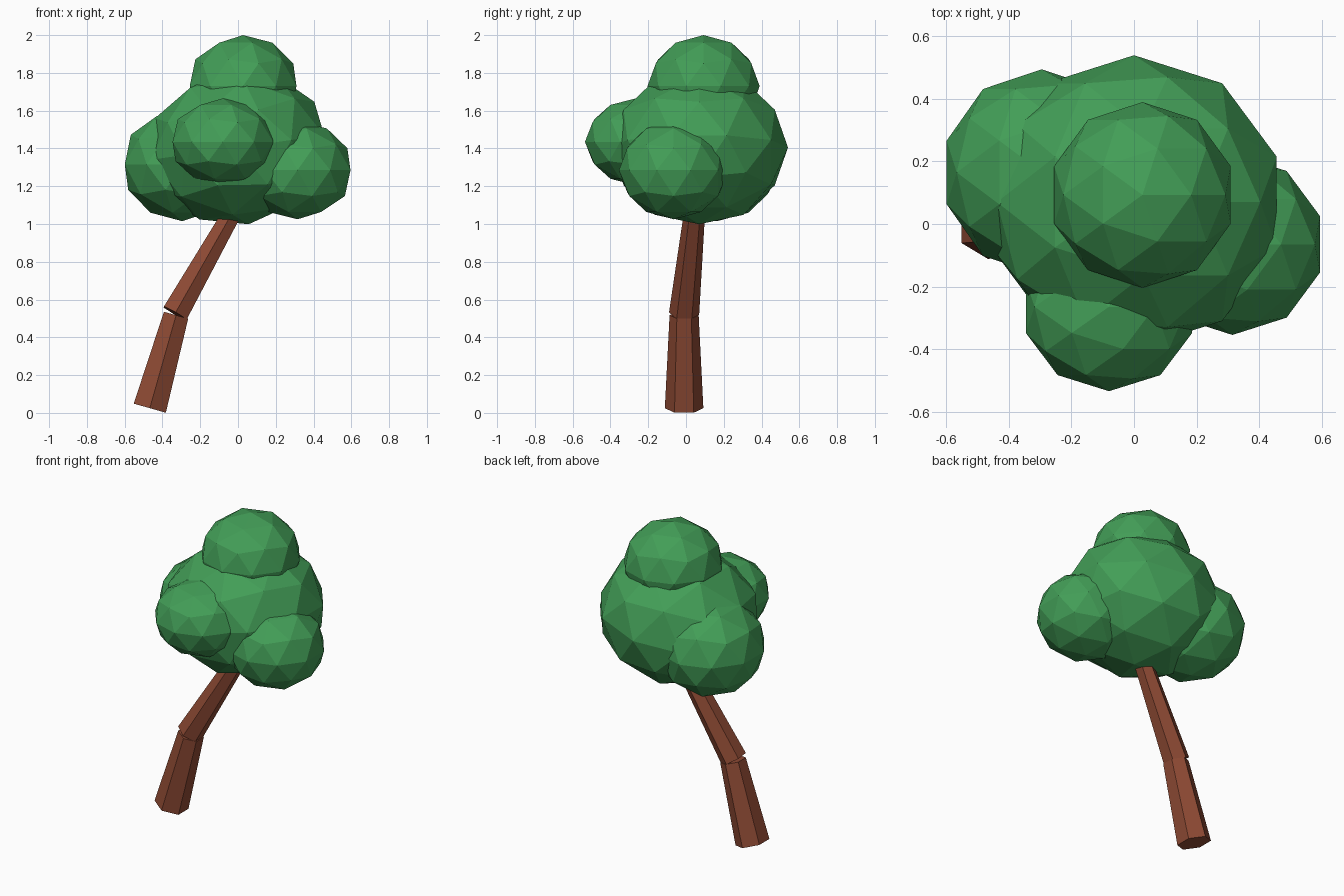
import bpy
import math
from mathutils import Vector

cube = bpy.data.objects.get("Cube")
if cube:
    bpy.data.objects.remove(cube, do_unlink=True)


def make_material(name, color):
    mat = bpy.data.materials.new(name)
    mat.use_nodes = True
    mat.diffuse_color = color
    mat.node_tree.nodes["Principled BSDF"].inputs["Base Color"].default_value = color
    return mat


leaf_green = make_material("leaf green", (0.055, 0.34, 0.095, 1))
bark_brown = make_material("bark brown", (0.27, 0.068, 0.034, 1))


def foliage(name, center, size, tilt=0):
    """Squashed low-poly ball of leaves."""
    bpy.ops.mesh.primitive_ico_sphere_add(subdivisions=2, radius=1, location=center)
    obj = bpy.context.object
    obj.name = name
    obj.scale = size
    obj.rotation_euler.y = math.radians(tilt)
    obj.data.materials.append(leaf_green)


def trunk_section(name, start, end, r_start, r_end):
    """Tapered six-sided log between two points, with a corner facing front."""
    start, end = Vector(start), Vector(end)
    axis = end - start
    bpy.ops.mesh.primitive_cone_add(vertices=6, radius1=r_start, radius2=r_end,
                                    depth=axis.length, location=(start + end) / 2)
    obj = bpy.context.object
    obj.name = name
    obj.rotation_euler = (-math.asin(axis.y / axis.length), math.atan2(axis.x, axis.z), 0)
    obj.data.materials.append(bark_brown)


# Bent trunk
trunk_section("lower_trunk", (-0.467, -0.01, 0.025), (-0.328, -0.01, 0.517), 0.102, 0.077)
trunk_section("upper_trunk", (-0.333, -0.01, 0.527), (-0.03, 0.045, 1.06), 0.08, 0.056)

# Crown: one large ball with four smaller ones around it
foliage("main_foliage", (0, 0.07, 1.405), (0.485, 0.47, 0.41), -8)
foliage("top_foliage", (0.027, 0.093, 1.73), (0.297, 0.297, 0.27))
foliage("front_foliage", (-0.08, -0.265, 1.435), (0.28, 0.27, 0.23))
foliage("left_foliage", (0.315, -0.065, 1.285), (0.295, 0.29, 0.26))
foliage("right_foliage", (-0.295, 0.165, 1.315), (0.32, 0.33, 0.3))
